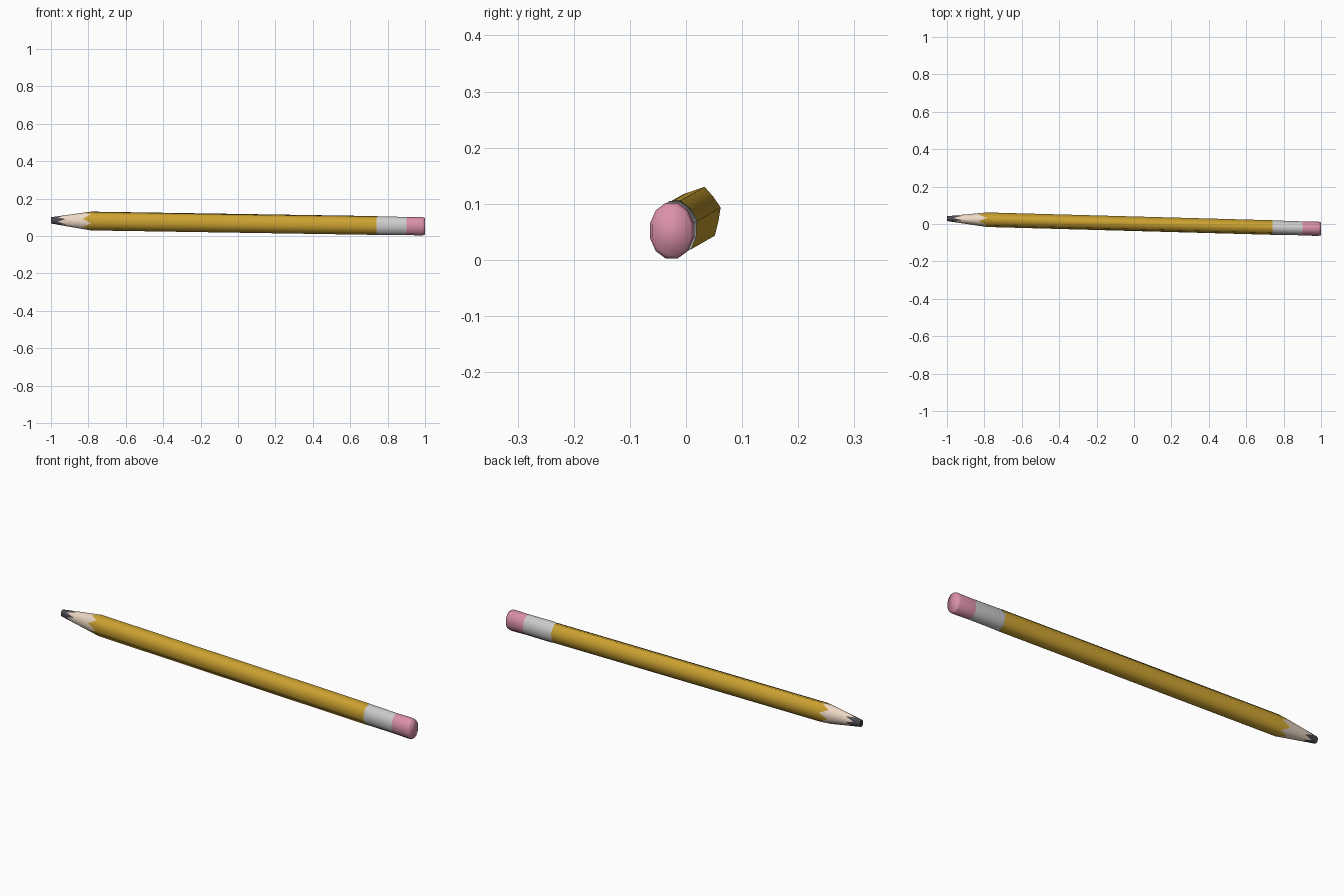
import bpy, bmesh
from math import cos, sin, radians

if "Cube" in bpy.data.objects:
    bpy.data.objects.remove(bpy.data.objects["Cube"])

A, B = 0.0403, 0.052          # cross-section half sizes in y and z
TWIST = 15                    # degrees the hexagon is turned
SIDES = 12                    # even = hexagon corner, odd = middle of a flat


def material(name, colour):
    m = bpy.data.materials.new(name)
    m.diffuse_color = (*colour, 1)
    m.use_nodes = True
    m.node_tree.nodes["Principled BSDF"].inputs["Base Color"].default_value = m.diffuse_color
    return m


def cone(x):
    """Relative radius of the sharpened end at x."""
    return 0.33 + 0.67 * (x + 1) / 0.21


def point(x, r, i):
    """Point on the slightly tilted pencil axis, at relative radius r."""
    a = radians(TWIST + 360 / SIDES * i)
    return (x,
            0.023 - 0.0274 * (x + 0.79) + A * r * cos(a),
            0.080 - 0.0157 * (x + 0.79) + B * r * sin(a))


def loft(name, rings, mat=None, cap_start=False, cap_end=False, angle=75):
    """Each ring: (x at corners, radius at corners, x at flats, radius at flats)."""
    bm = bmesh.new()
    loops = []
    for xc, rc, xf, rf in rings:
        loops.append([bm.verts.new(point(xf, rf, i) if i % 2 else point(xc, rc, i))
                      for i in range(SIDES)])
    for p, q in zip(loops, loops[1:]):
        for i in range(SIDES):
            j = (i + 1) % SIDES
            bm.faces.new((p[i], p[j], q[j], q[i]))
    if cap_start:
        bm.faces.new(loops[0])
    if cap_end:
        bm.faces.new(loops[-1])
    bmesh.ops.recalc_face_normals(bm, faces=bm.faces)
    # open tubes: make sure the sides face away from the axis
    bm.normal_update()
    f = bm.faces[0]
    c = f.calc_center_median()
    axis = (0.023 - 0.0274 * (c.x + 0.79), 0.080 - 0.0157 * (c.x + 0.79))
    if f.normal.y * (c.y - axis[0]) + f.normal.z * (c.z - axis[1]) < 0:
        bmesh.ops.reverse_faces(bm, faces=bm.faces)
    me = bpy.data.meshes.new(name)
    bm.to_mesh(me)
    bm.free()
    ob = bpy.data.objects.new(name, me)
    bpy.context.collection.objects.link(ob)
    if mat:
        me.materials.append(mat)
    bpy.context.view_layer.objects.active = ob
    ob.select_set(True)
    bpy.ops.object.shade_smooth_by_angle(angle=radians(angle))
    ob.select_set(False)
    return ob


def ring(x, r):
    return (x, r, x, r)


# shared zigzag seams
lead_seam = (-0.965, cone(-0.965), -0.92, cone(-0.92))
paint_seam = (-0.785, 1.0, -0.83, 0.866)

# graphite tip
loft("lead_tip", [ring(-1.0, 0.33), lead_seam],
     material("graphite", (0.07, 0.07, 0.08)), cap_start=True)
# bare sharpened wood
loft("sharpened_wood", [lead_seam, paint_seam], material("wood", (0.85, 0.69, 0.56)))
# painted hexagonal body
loft("painted_body", [paint_seam, (0.74, 1.0, 0.74, 0.866)],
     material("paint", (0.60, 0.36, 0.03)))
# round metal ferrule
loft("ferrule", [(0.74, 1.0, 0.74, 0.866), ring(0.755, 0.98), ring(0.90, 0.96)],
     material("metal", (0.66, 0.66, 0.66)))
# eraser with a softened rim
loft("eraser", [ring(0.90, 0.96), ring(0.985, 0.99), ring(1.0, 0.88)],
     material("rubber", (0.70, 0.28, 0.40)), cap_end=True)
